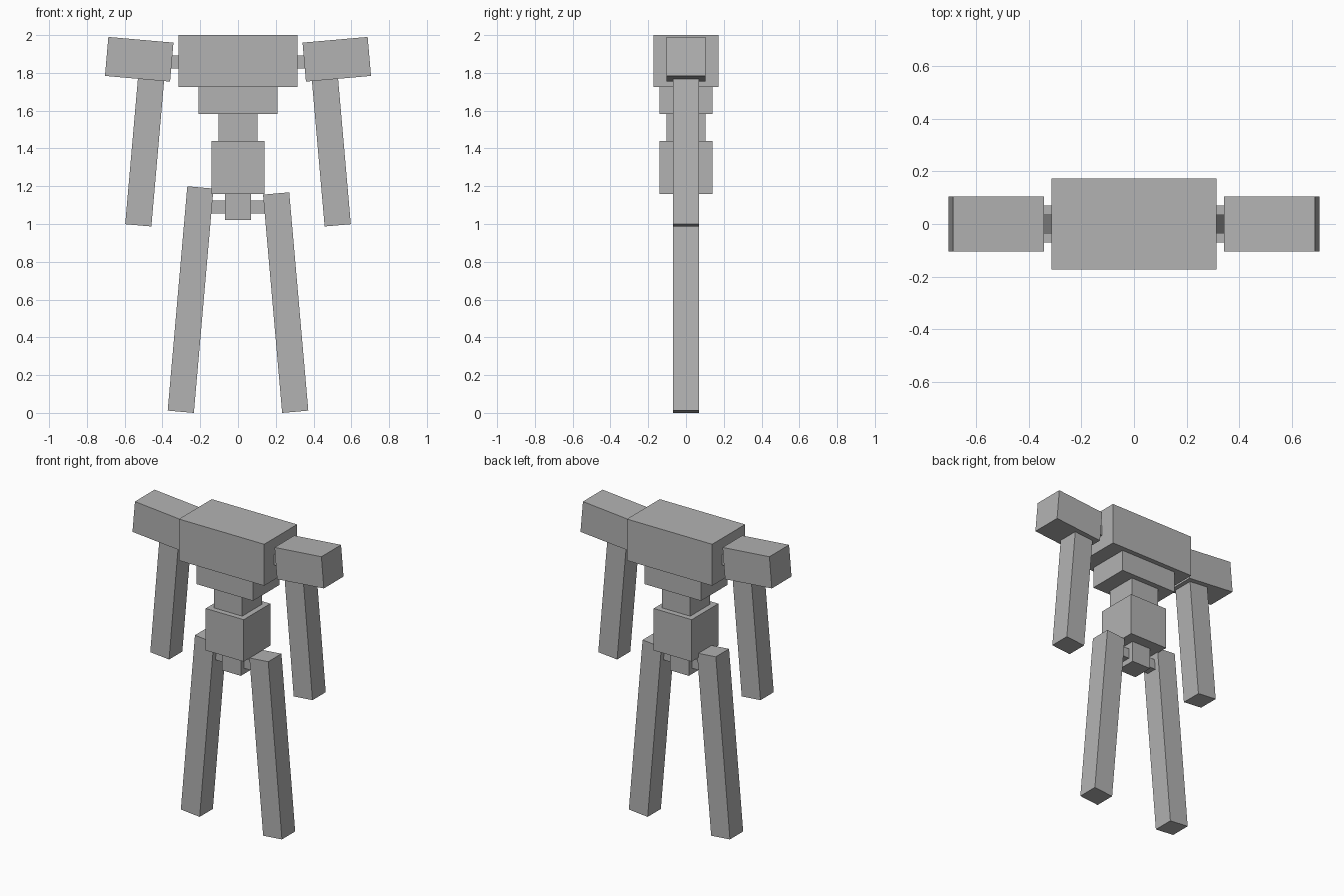
import bpy
import bmesh
import math
from mathutils import Matrix, Vector

cube = bpy.data.objects.get("Cube")
if cube:
    bpy.data.objects.remove(cube, do_unlink=True)

# Single flat grey
GREY = (0.45, 0.45, 0.45, 1.0)
grey = bpy.data.materials.new("plain_grey")
grey.use_nodes = True
grey.diffuse_color = GREY
bsdf = grey.node_tree.nodes["Principled BSDF"]
bsdf.inputs["Base Color"].default_value = GREY
bsdf.inputs["Roughness"].default_value = 0.8


def box(name, centre, size, tilt=0.0):
    """Box with the given centre and size, turned by tilt degrees about y."""
    bm = bmesh.new()
    bmesh.ops.create_cube(bm, size=1.0, matrix=Matrix.Diagonal(Vector((*size, 1.0))))
    mesh = bpy.data.meshes.new(name)
    bm.to_mesh(mesh)
    bm.free()
    mesh.materials.append(grey)
    obj = bpy.data.objects.new(name, mesh)
    obj.location = centre
    obj.rotation_euler.y = math.radians(tilt)
    bpy.context.collection.objects.link(obj)
    return obj


def limb(name, side, foot, length, width):
    """Square limb rising from the foot centre and leaning inwards."""
    lean = math.radians(TILT)
    x = foot[0] - math.sin(lean) * length / 2
    z = foot[1] + math.cos(lean) * length / 2
    return box(name, (side * x, 0, z), (width, width, length), -side * TILT)


TILT = 5.0

# Body blocks: name, half width, half depth, bottom, top
for name, hx, hy, z0, z1 in (
    ("chest", 0.314, 0.173, 1.724, 2.0),
    ("lower_chest", 0.209, 0.140, 1.583, 1.724),
    ("waist", 0.104, 0.104, 1.439, 1.583),
    ("abdomen", 0.140, 0.140, 1.160, 1.439),
    ("pelvis", 0.070, 0.070, 1.020, 1.160),
):
    box(name, (0, 0, (z0 + z1) / 2), (2 * hx, 2 * hy, z1 - z0))

# Limbs and joints; the right leg is slightly longer than the left
for side, label, leg_length in ((1, "left", 1.160), (-1, "right", 1.192)):
    box(label + "_shoulder", (side * 0.523, 0, 1.872), (0.346, 0.207, 0.207), -side * TILT)
    limb(label + "_arm", side, (0.528, 0.993), 0.775, 0.139)
    limb(label + "_leg", side, (0.303, 0.006), leg_length, 0.139)
    for y, end in ((-0.052, "front"), (0.052, "back")):
        box(f"{label}_shoulder_peg_{end}", (side * 0.333, y, 1.858), (0.045, 0.036, 0.069))
    box(label + "_hip_peg", (side * 0.112, 0, 1.090), (0.090, 0.070, 0.067))
